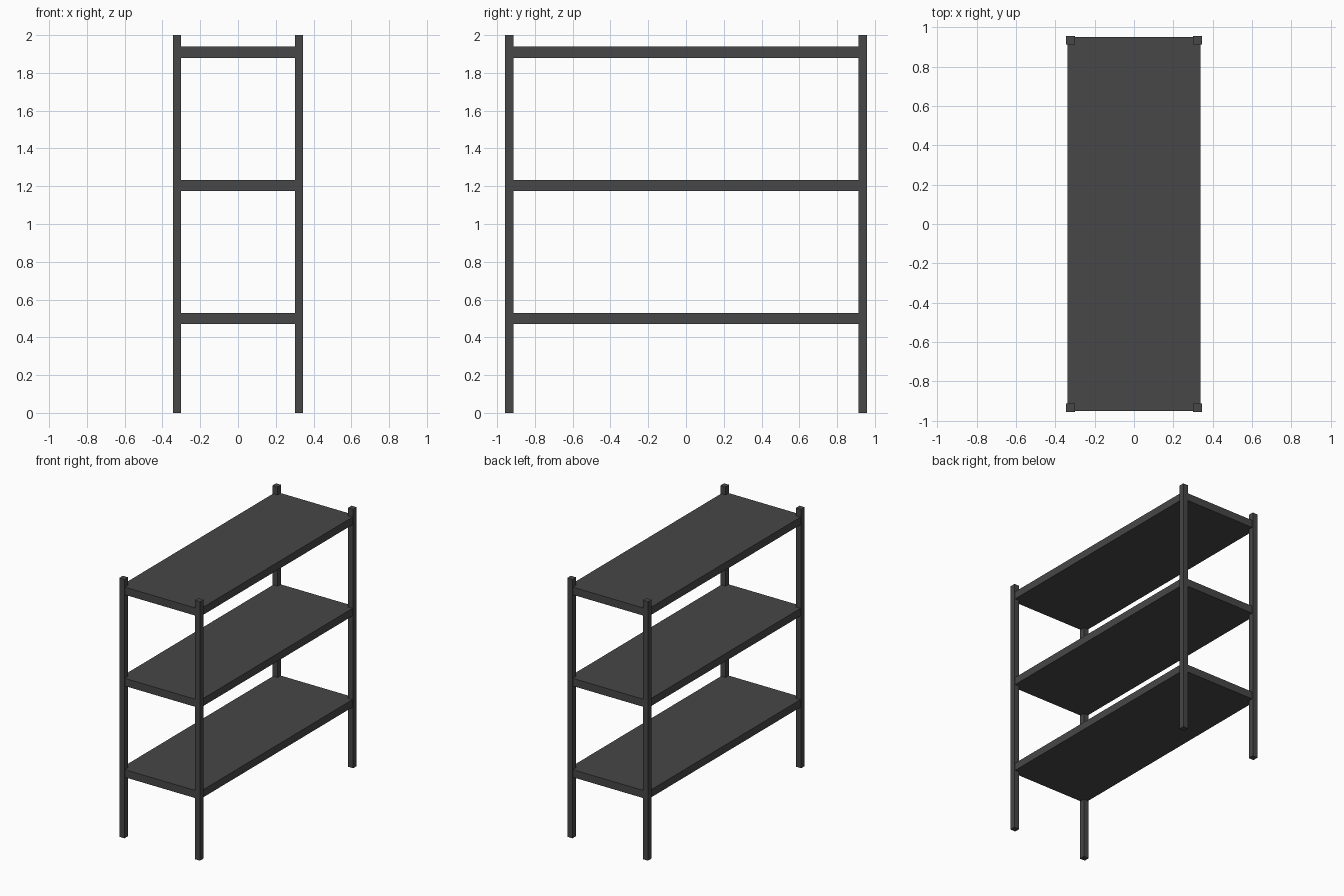
import bpy

if "Cube" in bpy.data.objects:
    bpy.data.objects.remove(bpy.data.objects["Cube"])

# Single dark grey paint
grey = bpy.data.materials.new("dark grey")
grey.diffuse_color = (0.063, 0.063, 0.063, 1)
grey.use_nodes = True
grey.node_tree.nodes["Principled BSDF"].inputs["Base Color"].default_value = grey.diffuse_color


def box(name, center, size):
    bpy.ops.mesh.primitive_cube_add(size=1, location=center)
    ob = bpy.context.object
    ob.name = name
    ob.scale = size
    bpy.ops.object.transform_apply(location=False, rotation=False, scale=True)
    ob.data.materials.append(grey)
    return ob


HALF_X, HALF_Y, POST = 0.345, 0.957, 0.044
INSET = 0.006

# Four square corner posts
for sx, side in ((-1, "left"), (1, "right")):
    for sy, end in ((-1, "front"), (1, "back")):
        box(f"{end}_{side}_post",
            (sx * (HALF_X - POST / 2), sy * (HALF_Y - POST / 2), 1.0),
            (POST, POST, 2.0))

# Three solid shelves, set slightly inside the post faces
for name, z in (("lower", 0.499), ("middle", 1.204), ("upper", 1.909)):
    box(f"{name}_shelf", (0, 0, z),
        (2 * (HALF_X - INSET), 2 * (HALF_Y - INSET), 0.059))
